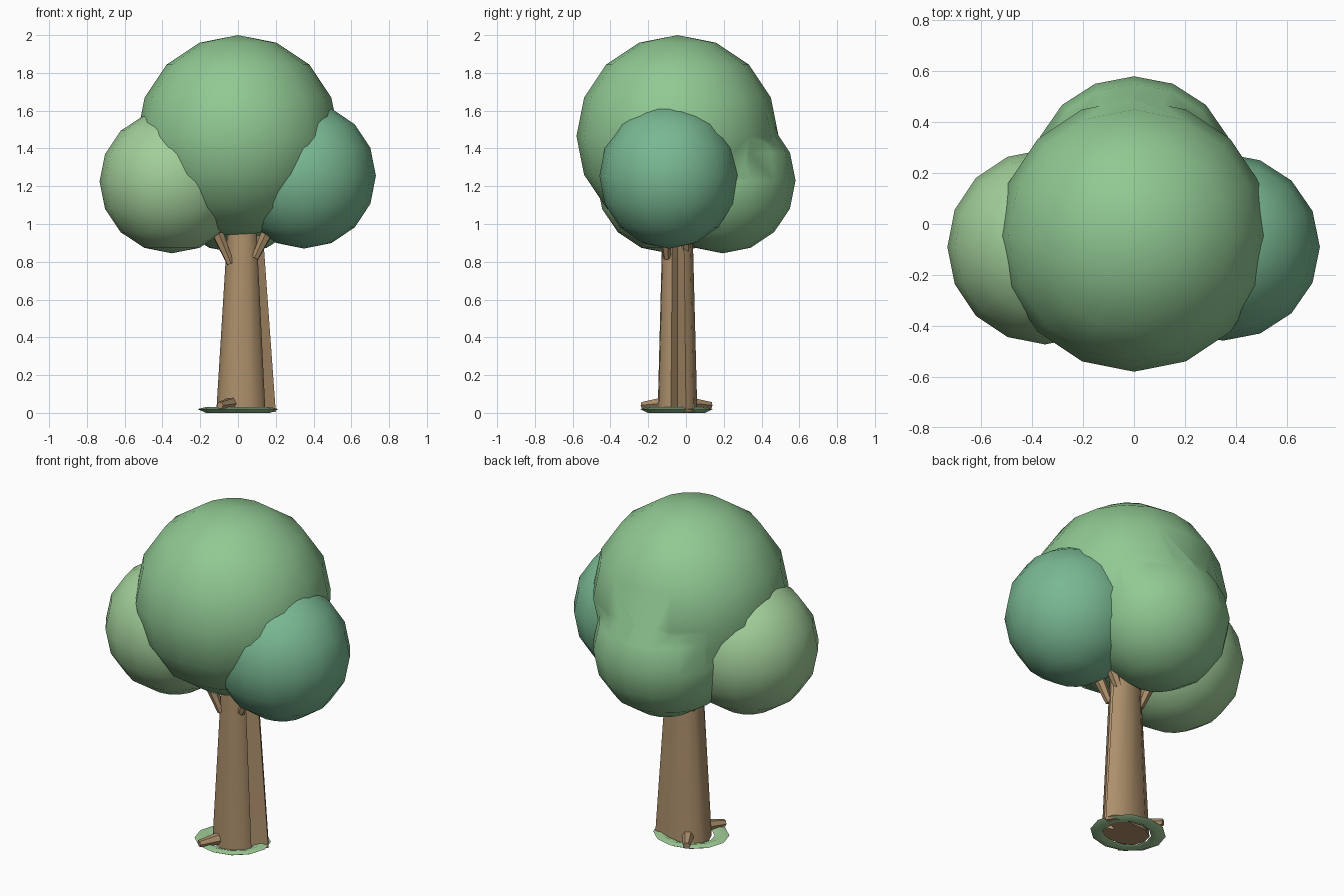
import bpy, bmesh
from math import sin, cos, pi
from mathutils import Vector

if "Cube" in bpy.data.objects:
    bpy.data.objects.remove(bpy.data.objects["Cube"])


def material(name, rgb):
    m = bpy.data.materials.new(name)
    m.diffuse_color = (*rgb, 1)
    m.use_nodes = True
    m.node_tree.nodes["Principled BSDF"].inputs["Base Color"].default_value = m.diffuse_color
    return m


LEAF = material("leaf_green", (0.28, 0.58, 0.29))
LIGHT = material("light_leaf_green", (0.36, 0.62, 0.32))
DARK = material("dark_leaf_green", (0.19, 0.48, 0.29))
BARK = material("bark_brown", (0.42, 0.28, 0.15))


def activate(ob):
    bpy.ops.object.select_all(action='DESELECT')
    ob.select_set(True)
    bpy.context.view_layer.objects.active = ob


def foliage(name, center, radii, mat):
    bpy.ops.mesh.primitive_uv_sphere_add(segments=16, ring_count=8, radius=1, location=center)
    ob = bpy.context.object
    ob.name = name
    ob.scale = radii
    bpy.ops.object.transform_apply(location=False, rotation=False, scale=True)
    ob.data.materials.append(mat)
    bpy.ops.object.shade_smooth()
    return ob


def loft(name, rings, mat, closed=False, angle=0.9):
    """Skin rings of points; cap the ends, or close the loop of rings."""
    bm = bmesh.new()
    vs = [[bm.verts.new(p) for p in ring] for ring in rings]
    n = len(vs[0])
    pairs = list(zip(vs, vs[1:]))
    if closed:
        pairs.append((vs[-1], vs[0]))
    for a, b in pairs:
        for i in range(n):
            j = (i + 1) % n
            bm.faces.new((a[i], a[j], b[j], b[i]))
    if not closed:
        bm.faces.new(vs[0][::-1])
        bm.faces.new(vs[-1])
    bmesh.ops.recalc_face_normals(bm, faces=bm.faces)
    me = bpy.data.meshes.new(name)
    bm.to_mesh(me)
    bm.free()
    me.materials.append(mat)
    ob = bpy.data.objects.new(name, me)
    bpy.context.collection.objects.link(ob)
    activate(ob)
    bpy.ops.object.shade_smooth_by_angle(angle=angle)
    return ob


def limb(name, start, end, r0, r1, sides=6):
    a, b = Vector(start), Vector(end)
    q = (b - a).to_track_quat('Z', 'Y')
    rings = [[p + q @ Vector((r * cos(2 * pi * i / sides), r * sin(2 * pi * i / sides), 0))
              for i in range(sides)] for p, r in ((a, r0), (b, r1))]
    return loft(name, rings, BARK)


# Canopy: large crown fused with the rear clump, plus two side clumps
crown = foliage("crown", (0, -0.045, 1.465), (0.535, 0.535, 0.535), LEAF)
rear = foliage("rear_clump", (0, 0.195, 1.23), (0.40, 0.385, 0.385), LEAF)
union = crown.modifiers.new("union", 'BOOLEAN')
union.operation = 'UNION'
union.solver = 'EXACT'
union.object = rear
activate(crown)
bpy.ops.object.modifier_apply(modifier="union")
bpy.data.objects.remove(rear)
foliage("left_clump", (-0.35, -0.09, 1.225), (0.383, 0.383, 0.38), LIGHT)
foliage("right_clump", (0.35, -0.09, 1.255), (0.38, 0.368, 0.385), DARK)

# Trunk: tapered, with a groove down its right side
base = [(-0.115, -0.05), (-0.085, -0.12), (-0.01, -0.15), (0.07, -0.145), (0.13, -0.115),
        (0.145, -0.08), (0.10, -0.045), (0.20, 0.0), (0.175, 0.04), (0.07, 0.06),
        (-0.04, 0.05), (-0.10, 0.01)]
rings = []
for z, sx, sy in ((0.005, 1, 1), (0.9, 0.62, 0.78), (1.1, 0.58, 0.72)):
    rings.append([(0.03 + (x - 0.03) * sx, -0.045 + (y + 0.045) * sy, z) for x, y in base])
loft("trunk", rings, BARK)

# Short branches reaching into the canopy, and roots
for side, z0 in ((-1, 0.79), (1, 0.82)):
    for label, y in (("front", -0.10), ("back", 0.0)):
        x0 = 0.025 + side * 0.065
        limb(f"{label}_branch_{'left' if side < 0 else 'right'}",
             (x0, y, z0), (x0 + side * 0.11, y * 1.2, 1.05), 0.02, 0.04)
for label, s in (("front", -1), ("back", 1)):
    limb(label + "_root", (-0.03, -0.05 + s * 0.07, 0.05),
         (-0.095, -0.05 + s * 0.18, 0.04), 0.035, 0.02)

# Grass ring around the foot
profile = [(0.213, 0.02), (0.175, 0.03), (0.13, 0.015), (0.17, 0.0)]
loft("grass_ring",
     [[(r * cos(2 * pi * i / 12), -0.05 + 0.9 * r * sin(2 * pi * i / 12), z) for i in range(12)]
      for r, z in profile], LIGHT, closed=True)
